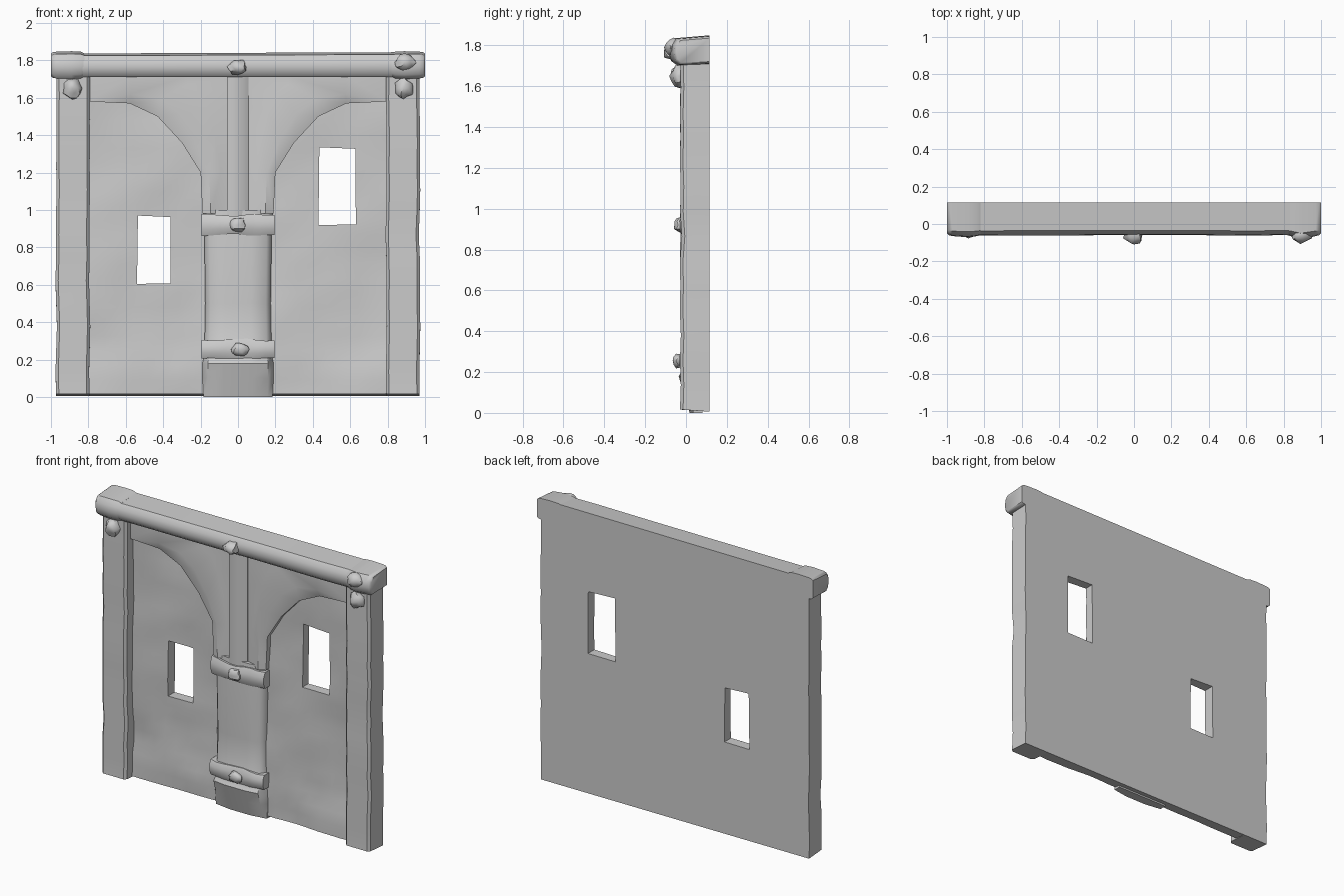
import bpy, bmesh
from mathutils import Vector, noise

cube = bpy.data.objects.get("Cube")
if cube:
    bpy.data.objects.remove(cube)

stone = bpy.data.materials.new("grey_stone")
stone.use_nodes = True
GREY = (0.6, 0.6, 0.6, 1)
stone.diffuse_color = GREY
stone.node_tree.nodes["Principled BSDF"].inputs["Base Color"].default_value = GREY
BACK = 0.115
FOOT = 0.016
HEEL = 0.006
TOP = 1.715
parts = []


def finish(name, bm):
    bmesh.ops.recalc_face_normals(bm, faces=bm.faces)
    mesh = bpy.data.meshes.new(name)
    bm.to_mesh(mesh)
    bm.free()
    mesh.materials.append(stone)
    obj = bpy.data.objects.new(name, mesh)
    bpy.context.collection.objects.link(obj)
    parts.append(obj)
    return obj


def loft(name, rings):
    """Skin closed rings of points and cap both ends."""
    bm = bmesh.new()
    rows = [[bm.verts.new(p) for p in ring] for ring in rings]
    n = len(rows[0])
    for a, b in zip(rows, rows[1:]):
        for i in range(n):
            j = (i + 1) % n
            bm.faces.new((a[i], a[j], b[j], b[i]))
    bm.faces.new(rows[0])
    bm.faces.new(rows[-1])
    return finish(name, bm)


def pillar_ring(z, back_z, x0, x1, front, chamfer=0.015):
    return [(x0, BACK, back_z), (x0, front + chamfer, z), (x0 + chamfer, front, z),
            (x1 - chamfer, front, z), (x1, front + chamfer, z), (x1, BACK, back_z)]


def lump(name, centre, size, seed):
    bm = bmesh.new()
    bmesh.ops.create_icosphere(bm, subdivisions=2, radius=1)
    for v in bm.verts:
        v.co *= 1 + 0.35 * noise.noise(v.co * 1.5 + Vector((seed, 0, 0)))
        v.co = Vector(centre) + v.co * Vector(size)
    return finish(name, bm)


# Wall panel with a hand-hewn front; the underside slopes down to the back
bm = bmesh.new()
COLS, ROWS = 20, 22
front, back = [], []
for r in range(ROWS + 1):
    t = r / ROWS
    z = FOOT + (TOP - FOOT) * t
    front.append([])
    back.append([])
    for c in range(COLS + 1):
        x = -0.8 + 1.6 * c / COLS
        y = 0.05 + 0.022 * noise.noise(Vector((x * 2.2, 4, z * 2.2)))
        y += 0.008 * noise.noise(Vector((x * 6, 1, z * 6)))
        y -= 0.01 if z < 0.19 else 0
        front[-1].append(bm.verts.new((x, y, z)))
        back[-1].append(bm.verts.new((x, BACK, HEEL + (TOP - HEEL) * t)))
for r in range(ROWS):
    for c in range(COLS):
        for g in (front, back):
            bm.faces.new((g[r][c], g[r][c + 1], g[r + 1][c + 1], g[r + 1][c]))
    for c in (0, COLS):
        bm.faces.new((front[r][c], back[r][c], back[r + 1][c], front[r + 1][c]))
for c in range(COLS):
    for r in (0, ROWS):
        bm.faces.new((front[r][c], front[r][c + 1], back[r][c + 1], back[r][c]))
wall = finish("wall_panel", bm)

# Two window openings cut through the wall
windows = (("right_window", -0.54, -0.36, 0.605, 0.97),
           ("left_window", 0.43, 0.63, 0.92, 1.335))
for name, x0, x1, z0, z1 in windows:
    cutter = loft(name + "_cutter", [
        [(x0, y, z0), (x1, y, z0 + 0.002), (x1 - 0.002, y, z1 - 0.008), (x0 + 0.005, y, z1)]
        for y in (-0.2, 0.3)])
    parts.remove(cutter)
    cutter.hide_render = True
    cutter.hide_viewport = True
    cutter.display_type = 'WIRE'
    cut = wall.modifiers.new(name, 'BOOLEAN')
    cut.object = cutter
    cut.operation = 'DIFFERENCE'
    cut.solver = 'EXACT'

# Corner pillars, slightly worn along their height
for side, name in ((-1, "right"), (1, "left")):
    rings = []
    for i in range(15):
        t = i / 14
        z = FOOT + (TOP - FOOT) * t
        wear = 0.014 * noise.noise(Vector((side * 3, 1, z * 4)))
        x0, x1 = sorted((side * (0.793 + wear * 0.5), side * (0.972 + wear * 0.6)))
        rings.append(pillar_ring(z, HEEL + (TOP - HEEL) * t, x0, x1, -0.03 + abs(wear)))
    loft(name + "_pillar", rings)
    lump(name + "_pillar_knob", (side * 0.885, -0.032, 1.65), (0.05, 0.042, 0.055), side)

# Rounded top beam with heavier end caps
beam = [(BACK, TOP), (-0.03, 1.71), (-0.052, 1.73), (-0.06, 1.765),
        (-0.056, 1.8), (-0.035, 1.828), (BACK, 1.84)]
rings = []
for i in range(13):
    x = -0.96 + 1.92 * i / 12
    rings.append([(x, y + (0.005 * noise.noise(Vector((x * 4, 0, z))) if y < 0 else 0),
                   z + (0.004 * x if z > 1.75 else 0)) for y, z in beam])
loft("top_beam", rings)
for side, name, bulge in ((-1, "right", 1.18), (1, "left", 1.4)):
    cap = []
    for d, s, out in ((0.82, 0.95, 1), (0.84, 1.1, 1.08), (0.89, 1.14, bulge),
                      (0.97, 1.1, 1.08), (0.99, 1.05, 1.0), (1.0, 0.92, 0.8)):
        cap.append([(side * d, y * out if y < 0 else y, 1.777 + (z - 1.777) * s)
                    for y, z in beam])
    loft(name + "_beam_cap", cap)
lump("beam_keystone", (0, -0.055, 1.765), (0.05, 0.055, 0.04), 5)
lump("left_cap_boss", (0.89, -0.06, 1.79), (0.055, 0.04, 0.045), 8)

# Central trunk with an undercut foot
trunk = ((0, 0.185, 0.018), (0.1, 0.19, -0.012), (0.18, 0.19, -0.036), (0.22, 0.18, -0.012),
         (0.5, 0.175, -0.005), (0.88, 0.18, -0.01), (1.0, 0.185, 0.0))
loft("trunk", [[(-w, 0.08, z), (-w, 0.035, z), (-w * 0.85, f + 0.012, z), (-w * 0.4, f, z),
                (w * 0.4, f, z), (w * 0.85, f + 0.012, z), (w, 0.035, z), (w, 0.08, z)]
               for z, w, f in trunk])

# Shaft above the trunk, stepped on one edge and sloping on the other
loft("upper_shaft", [[(-0.06, 0.08, z), (-0.06, -0.006, z), (-0.03, -0.01, z),
                      (0.015, -0.006, z), (0.055, 0.018, z), (0.055, 0.08, z)]
                     for z in (0.95, 1.3, TOP)])

# Bindings around the trunk, each with a knot
for name, z, h, f, kx in (("upper_band", 0.92, 0.055, -0.03, 0), ("lower_band", 0.255, 0.05, -0.038, 0.01)):
    rings = []
    for i in range(9):
        x = -0.195 + 0.39 * i / 8
        n = noise.noise(Vector((x * 9, z * 5, 0)))
        hh, d = h + 0.012 * n, f + 0.012 * n + 0.5 * x * x
        rings.append([(x, 0.07, z - hh), (x, d + 0.015, z - hh), (x, d, z - hh * 0.4),
                      (x, d, z + hh * 0.4), (x, d + 0.015, z + hh), (x, 0.07, z + hh)])
    loft(name, rings)
    lump(name + "_knot", (kx, f, z), (0.045, 0.03, 0.038), z * 7)

# Fanned vault: a raised curved rib with a hollow running back to the shaft
stations = ((0.19, 0.98, 0.98), (0.2, 1.2, 1.2), (0.3, 1.36, 1.4), (0.43, 1.5, 1.55),
            (0.58, 1.57, 1.65), (0.8, 1.58, 1.71), (0.8, TOP, TOP))
for side, name in ((-1, "right"), (1, "left")):
    rings = []
    for x, z, zc in stations:
        shaft = Vector((side * 0.045, 0.028, zc))
        rib = Vector((side * x, 0.018, z))
        inner = rib.lerp(shaft, 0.3)
        inner.y = -0.004
        hollow = rib.lerp(shaft, 0.7)
        hollow.y = 0.018
        rings.append([(side * x, 0.08, z), rib, inner, hollow, shaft, (shaft.x, 0.08, zc)])
    loft(name + "_vault_fan", rings)

# Soft shading with crisp edges
bpy.ops.object.select_all(action='DESELECT')
for obj in parts:
    obj.select_set(True)
bpy.context.view_layer.objects.active = wall
bpy.ops.object.shade_smooth_by_angle(angle=0.75)
